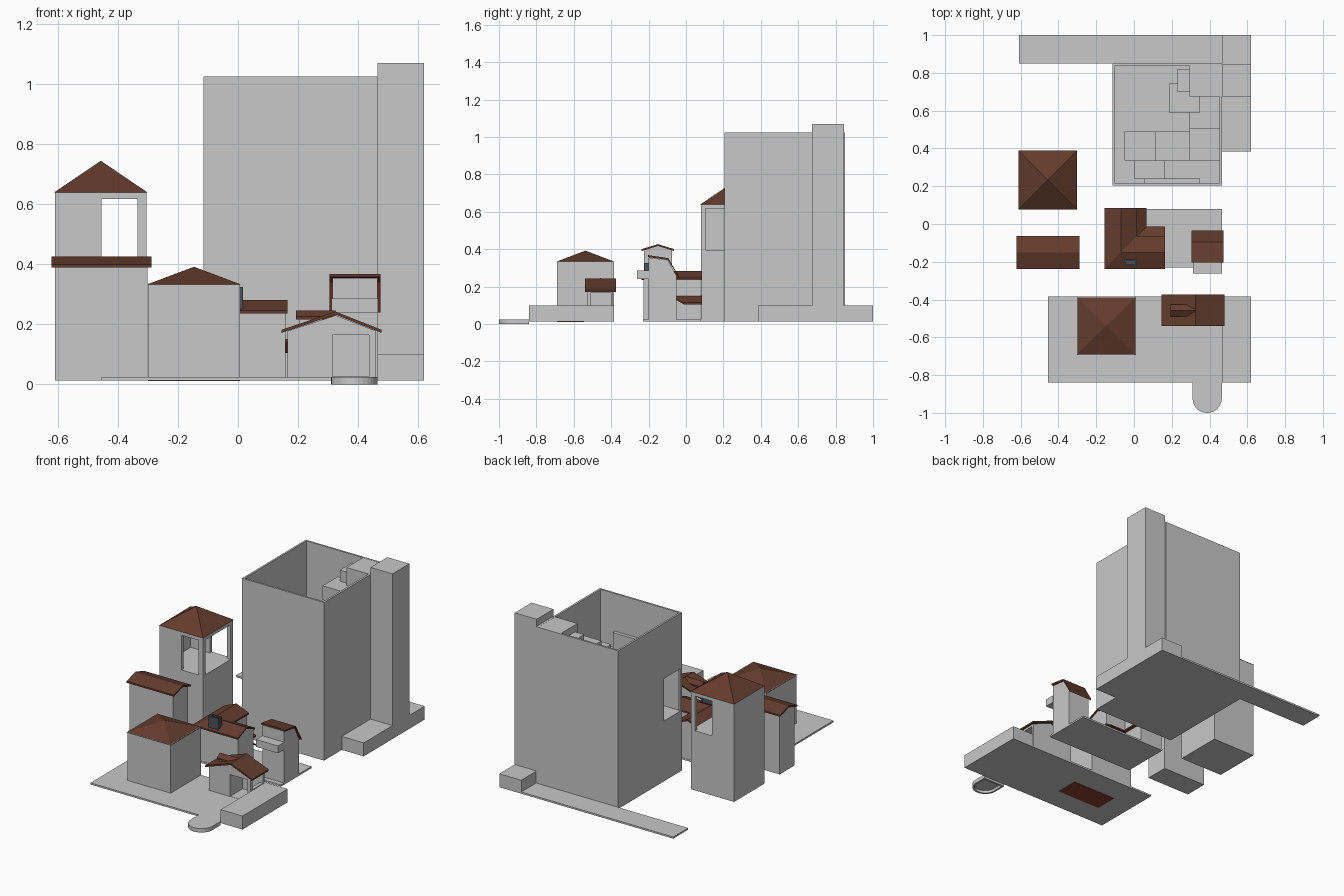
import bpy, bmesh

if "Cube" in bpy.data.objects:
    bpy.data.objects.remove(bpy.data.objects["Cube"])

def mat(name, c):
    m = bpy.data.materials.new(name)
    m.diffuse_color = (*c, 1)
    m.use_nodes = True
    m.node_tree.nodes["Principled BSDF"].inputs["Base Color"].default_value = m.diffuse_color
    return m

STONE = mat("grey_stone", (0.58, 0.58, 0.58))
ROOF = mat("brown_tile", (0.127, 0.045, 0.026))
RED = mat("brick_red", (0.27, 0.05, 0.03))
SLATE = mat("dark_slate", (0.07, 0.08, 0.10))

def finish(name, bm, m, under=None):
    """Turn a bmesh into an object; faces pointing down may get a second colour."""
    bmesh.ops.recalc_face_normals(bm, faces=bm.faces[:])
    me = bpy.data.meshes.new(name)
    me.materials.append(m)
    if under:
        me.materials.append(under)
        for f in bm.faces:
            f.normal_update()
            f.material_index = 1 if f.normal.z < -0.3 else 0
    bm.to_mesh(me)
    bm.free()
    ob = bpy.data.objects.new(name, me)
    bpy.context.collection.objects.link(ob)
    return ob

def box(name, x0, x1, y0, y1, z0, z1, m=STONE):
    bm = bmesh.new()
    for v in bmesh.ops.create_cube(bm, size=1)["verts"]:
        v.co = (x1 if v.co.x > 0 else x0, y1 if v.co.y > 0 else y0, z1 if v.co.z > 0 else z0)
    return finish(name, bm, m)

def cut(ob, *boxes):
    """Subtract boxes from an object."""
    for b in boxes:
        c = box("cutter", *b)
        c.hide_render = True
        md = ob.modifiers.new("cut", 'BOOLEAN')
        md.object, md.operation, md.solver = c, 'DIFFERENCE', 'EXACT'
        bpy.context.view_layer.objects.active = ob
        bpy.ops.object.modifier_apply(modifier=md.name)
        bpy.data.objects.remove(c)

def sweep(name, profile, stations, m, under=None):
    """Carry a closed (offset, z) profile through stations that map offset to (x, y)."""
    bm = bmesh.new()
    rings = [[bm.verts.new((*s(o), z)) for o, z in profile] for s in stations]
    n = len(profile)
    for a, b in zip(rings, rings[1:]):
        for i in range(n):
            j = (i + 1) % n
            bm.faces.new((a[i], a[j], b[j], b[i]))
    bm.faces.new(rings[0])
    bm.faces.new(rings[-1][::-1])
    return finish(name, bm, m, under)

def slab(line, t=0.010):
    return line + [(o, z - t) for o, z in reversed(line)]

def along_x(x0, x1):
    return [lambda o: (x0, o), lambda o: (x1, o)]

def along_y(y0, y1):
    return [lambda o: (o, y0), lambda o: (o, y1)]

def pyramid(name, x0, x1, y0, y1, z0, z1):
    bm = bmesh.new()
    base = [bm.verts.new(p) for p in ((x0, y0, z0), (x1, y0, z0), (x1, y1, z0), (x0, y1, z0))]
    top = bm.verts.new(((x0 + x1) / 2, (y0 + y1) / 2, z1))
    bm.faces.new(base)
    for i in range(4):
        bm.faces.new((base[i], base[(i + 1) % 4], top))
    return finish(name, bm, ROOF)

# Ground: plaza, courtyard, back path and raised side terraces
box("plaza", -0.455, 0.465, -0.84, -0.385, 0.014, 0.025)
box("courtyard", -0.155, 0.465, -0.23, 0.08, 0.014, 0.025)
box("back_path", -0.61, 0.465, 0.85, 1.0, 0.014, 0.025)
box("front_terrace", 0.465, 0.62, -0.84, -0.385, 0.014, 0.10)
box("back_terrace", 0.465, 0.62, 0.385, 1.0, 0.014, 0.10)

# Rounded landing, a shallow cap that is hollow below
bm = bmesh.new()
import math
arc = [(0.3875 + 0.0775 * math.cos(a), -0.9225 + 0.0775 * math.sin(a))
       for a in [math.pi + math.pi * i / 16 for i in range(17)]]
loop = [(0.31, -0.84)] + arc + [(0.465, -0.84)]
hi = [bm.verts.new((x, y, 0.025)) for x, y in loop]
lo = [bm.verts.new((x, y, 0.0)) for x, y in loop]
mid = (0.3875, -0.9225)
inn = [bm.verts.new((mid[0] + (x - mid[0]) * 0.85, mid[1] + (y - mid[1]) * 0.85, 0.0)) for x, y in loop]
inh = [bm.verts.new((v.co.x, v.co.y, 0.017)) for v in inn]
for a, b in ((hi, lo), (lo, inn), (inn, inh)):
    for i in range(len(a)):
        j = (i + 1) % len(a)
        bm.faces.new((a[i], b[i], b[j], a[j]))
bm.faces.new(hi)
bm.faces.new(inh[::-1])
finish("round_landing", bm, STONE)

# Great tower: hollow shell, side opening, solid corner
tower = box("great_tower", -0.115, 0.465, 0.205, 0.85, 0.014, 1.025)
cut(tower, (-0.103, 0.452, 0.217, 0.838, 0.40, 1.2), (-0.2, -0.09, 0.225, 0.385, 0.40, 0.67))
box("tower_corner", 0.295, 0.46, 0.675, 0.845, 0.38, 1.024)
box("tall_pillar", 0.465, 0.62, 0.675, 0.845, 0.09, 1.07)
# Descending blocks inside the tower
steps = [(0.23, 0.297, 0.70, 0.82, 0.90, 0.98), (0.185, 0.35, 0.59, 0.745, 0.82, 0.91),
         (0.295, 0.455, 0.505, 0.68, 0.74, 0.84), (0.295, 0.455, 0.335, 0.505, 0.66, 0.76),
         (0.16, 0.455, 0.215, 0.335, 0.58, 0.68), (0.0, 0.16, 0.24, 0.335, 0.52, 0.61),
         (0.115, 0.295, 0.335, 0.49, 0.38, 0.54), (-0.05, 0.115, 0.335, 0.49, 0.38, 0.47)]
for i, s in enumerate(steps):
    box(f"inner_step_{i + 1}", *s)
box("inner_wall_panel", 0.055, 0.35, 0.21, 0.24, 0.52, 0.785)

# Lookout tower with an open top room
look = box("lookout_tower", -0.61, -0.305, 0.08, 0.385, 0.014, 0.64)
cut(look, (-0.59, -0.325, 0.10, 0.365, 0.395, 0.617),
    (-0.455, -0.335, 0.0, 0.5, 0.395, 0.617), (-0.4, -0.2, 0.105, 0.36, 0.395, 0.617))
pyramid("lookout_roof", -0.612, -0.302, 0.078, 0.388, 0.64, 0.745)

# Front hip-roofed house, with its red floor seen from below
box("hip_house", -0.30, 0.007, -0.69, -0.385, 0.02, 0.335)
pyramid("hip_house_roof", -0.303, 0.010, -0.693, -0.383, 0.333, 0.392)
box("red_floor", -0.30, 0.007, -0.69, -0.545, 0.011, 0.016, RED)

# Left gabled house
sweep("gable_house", [(-0.225, 0.014), (-0.075, 0.014), (-0.075, 0.395), (-0.15, 0.418), (-0.225, 0.395)],
      along_x(-0.61, -0.302), STONE)
sweep("gable_house_roof", slab([(-0.237, 0.400), (-0.15, 0.427), (-0.063, 0.400)]),
      along_x(-0.622, -0.288), ROOF)

# L-shaped house: walls, mitred roof and lean-to share one path
ell = [lambda o: (0.165, -0.15 - o), lambda o: (-0.07 - o, -0.15 - o), lambda o: (-0.07 - o, 0.085)]
wall = [lambda o: (0.158, -0.15 - o), ell[1], lambda o: (-0.07 - o, 0.078)]
sweep("corner_house", [(-0.08, 0.014), (0.078, 0.014), (0.078, 0.238), (0, 0.272), (-0.08, 0.238)], wall, STONE)
sweep("corner_house_roof", slab([(-0.087, 0.246), (0, 0.282), (0.087, 0.246)]), ell, ROOF, RED)
sweep("lean_to_roof", slab([(-0.075, 0.152), (-0.137, 0.115)]), ell, ROOF, RED)

# Slate chimney pot with a hollow top
chim = box("chimney", -0.052, 0.016, -0.222, -0.187, 0.24, 0.325, SLATE)
cut(chim, (-0.042, 0.006, -0.214, -0.195, 0.30, 0.4))

# Right house with broken-slope roof and balcony
sweep("slope_house", [(-0.2, 0.014), (-0.05, 0.014), (-0.05, 0.255), (-0.097, 0.342), (-0.2, 0.355)],
      along_x(0.315, 0.465), STONE)
sweep("slope_house_roof", slab([(-0.203, 0.368), (-0.095, 0.352), (-0.035, 0.250)]),
      along_x(0.305, 0.475), ROOF, RED)
box("balcony", 0.312, 0.467, -0.263, -0.198, 0.24, 0.287)

# Porch house: gabled body with openings at the right, roof and dormer
porch = sweep("porch_house", [(0.165, 0.02), (0.46, 0.02), (0.46, 0.178), (0.325, 0.230), (0.165, 0.178)],
              along_y(-0.53, -0.39), STONE)
cut(porch, (0.315, 0.437, -0.6, -0.402, 0.026, 0.165), (0.40, 0.5, -0.51, -0.402, 0.10, 0.165))
sweep("porch_roof", slab([(0.145, 0.182), (0.325, 0.243), (0.478, 0.182)]),
      along_y(-0.54, -0.373), ROOF)
sweep("dormer_roof", slab([(-0.49, 0.226), (-0.458, 0.246), (-0.426, 0.226)]),
      along_x(0.193, 0.325), ROOF)
box("dormer", 0.205, 0.30, -0.48, -0.436, 0.18, 0.224)
